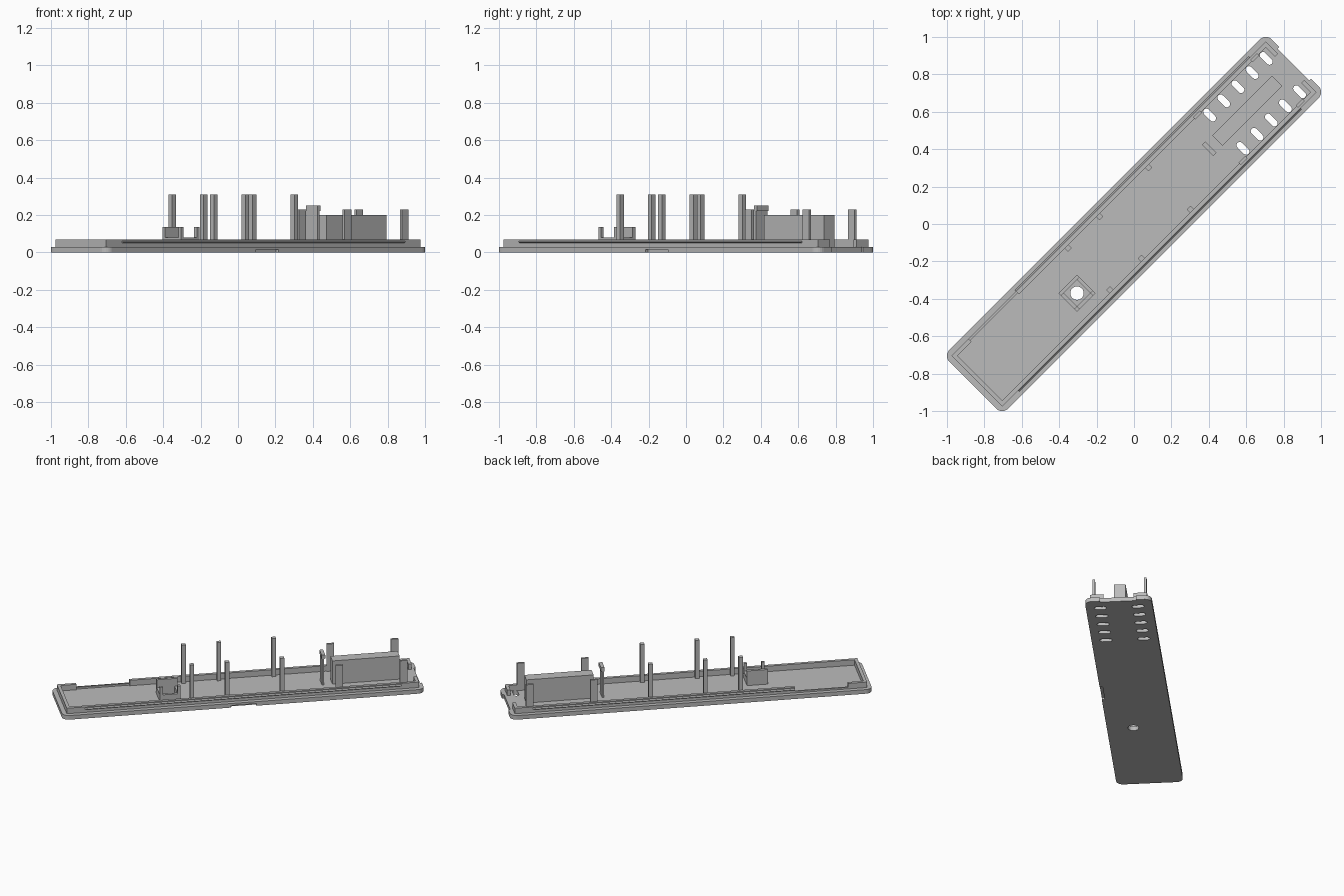
import bpy, bmesh, math
from mathutils import Matrix, Vector

if "Cube" in bpy.data.objects:
    bpy.data.objects.remove(bpy.data.objects["Cube"], do_unlink=True)

GREY = (0.5, 0.5, 0.5, 1)
mat = bpy.data.materials.new("plain grey")
mat.use_nodes = True
mat.diffuse_color = GREY
mat.node_tree.nodes["Principled BSDF"].inputs["Base Color"].default_value = GREY

# Everything is laid out along x, then turned to lie on the diagonal
DIAGONAL = math.radians(45)
HALF_L, HALF_W = 1.219, 0.222      # base plate
RIM_L, RIM_W = 1.188, 0.191        # outer face of the rim
FLOOR, RIM_TOP, WALL = 0.03, 0.07, 0.022


def finish(name, bm):
    mesh = bpy.data.meshes.new(name)
    bmesh.ops.recalc_face_normals(bm, faces=bm.faces)
    bm.to_mesh(mesh)
    bm.free()
    mesh.materials.append(mat)
    obj = bpy.data.objects.new(name, mesh)
    obj.rotation_euler.z = DIAGONAL
    bpy.context.collection.objects.link(obj)
    return obj


def add_box(bm, u0, u1, v0, v1, z0, z1):
    size = Vector((u1 - u0, v1 - v0, z1 - z0))
    mid = Vector((u0 + u1, v0 + v1, z0 + z1)) / 2
    m = Matrix.Translation(mid) @ Matrix.Diagonal(size.to_4d())
    return bmesh.ops.create_cube(bm, size=1, matrix=m)["verts"]


def box(name, *bounds):
    bm = bmesh.new()
    add_box(bm, *bounds)
    return finish(name, bm)


def post(name, u, v, lu, lv, top):
    return box(name, u - lu / 2, u + lu / 2, v - lv / 2, v + lv / 2, FLOOR - 0.01, top)


def add_prism(bm, points, z0, z1):
    face = bm.faces.new([bm.verts.new((x, y, z0)) for x, y in points])
    new = bmesh.ops.extrude_face_region(bm, geom=[face])["geom"]
    verts = [g for g in new if isinstance(g, bmesh.types.BMVert)]
    bmesh.ops.translate(bm, verts=verts, vec=(0, 0, z1 - z0))


def pill(u, v, half, r, steps=8):
    pts = []
    for side, start in ((1, 0), (-1, math.pi)):
        for i in range(steps + 1):
            a = start + math.pi * i / steps
            pts.append((u + r * math.cos(a), v + side * half + r * math.sin(a)))
    return pts


def cut(target, bm):
    cutter = finish("cutter", bm)
    cutter.hide_render = True
    mod = target.modifiers.new("cut", "BOOLEAN")
    mod.operation = "DIFFERENCE"
    mod.solver = "EXACT"
    mod.object = cutter
    bpy.context.view_layer.objects.active = target
    bpy.ops.object.modifier_apply(modifier=mod.name)
    bpy.data.objects.remove(cutter, do_unlink=True)


# Base plate with rounded corners
bm = bmesh.new()
add_box(bm, -HALF_L, HALF_L, -HALF_W, HALF_W, 0, FLOOR)
upright = [e for e in bm.edges if abs(e.verts[0].co.z - e.verts[1].co.z) > 0.01]
bmesh.ops.bevel(bm, geom=upright, offset=0.045, segments=6, affect="EDGES", profile=0.5)
base = finish("base_plate", bm)

# Vent slots, lamp hole, end recess and pry notch
LAMP_U, LAMP_V = -0.477, -0.046
bm = bmesh.new()
for i in range(5):
    for side in (-1, 1):
        add_prism(bm, pill(0.698 + 0.107 * i, side * 0.126, 0.024, 0.0175), -0.1, 0.1)
add_prism(bm, [(LAMP_U + 0.036 * math.cos(a), LAMP_V + 0.036 * math.sin(a))
               for a in (math.tau * i / 24 for i in range(24))], -0.1, 0.1)
add_box(bm, HALF_L - 0.013, 1.4, -0.12, 0.12, -0.1, 0.1)
add_box(bm, -0.085, 0.085, -0.4, -HALF_W + 0.02, -0.1, 0.015)
cut(base, bm)

# Raised rim, open at the vented end and lowered along one stretch
IN_W, IN_L = RIM_W - WALL, RIM_L - WALL
Z0 = FLOOR - 0.01
box("rim_right", -RIM_L, RIM_L, -RIM_W, -IN_W, Z0, RIM_TOP)
box("rim_left", -0.70, RIM_L, IN_W, RIM_W, Z0, RIM_TOP)
box("rim_left_low", -1.06, -0.70, RIM_W - 0.012, RIM_W, Z0, 0.042)
box("rim_left_corner", -RIM_L, -1.06, IN_W, RIM_W, Z0, RIM_TOP)
box("rim_closed_end", -RIM_L, -IN_L, -IN_W, IN_W, Z0, RIM_TOP)
for side, name in ((1, "left"), (-1, "right")):
    lo, hi = sorted((side * 0.10, side * IN_W))
    box("rim_open_end_" + name, IN_L, RIM_L, lo, hi, Z0, RIM_TOP)

# Snap beads along the outside of the rim
for name, side, start in (("left", 1, -0.70), ("right", -1, -1.067)):
    bm = bmesh.new()
    section = [(RIM_W - 0.002, 0.048), (RIM_W + 0.008, 0.056), (RIM_W - 0.002, 0.064)]
    face = bm.faces.new([bm.verts.new((start, side * v, z)) for v, z in section])
    new = bmesh.ops.extrude_face_region(bm, geom=[face])["geom"]
    bmesh.ops.translate(bm, vec=(1.067 - start, 0, 0),
                        verts=[g for g in new if isinstance(g, bmesh.types.BMVert)])
    finish("snap_bead_" + name, bm)

# Thin board posts and wider end clips, in mirrored pairs
for side, name in ((1, "left"), (-1, "right")):
    for i, u in enumerate((-0.34, -0.102, 0.268)):
        post(f"board_post_{name}_{i + 1}", u, side * 0.158, 0.028, 0.028, 0.31)
    for i, u in enumerate((0.652, 1.085)):
        post(f"end_clip_{name}_{i + 1}", u, side * 0.172, 0.05, 0.016, 0.23)

# Tall block between the vents
box("centre_block", 0.63, 1.083, -0.039, 0.039, Z0, 0.2)

# Retaining fin with a beaded top
post("retaining_fin", 0.566, 0, 0.014, 0.085, 0.245)
box("fin_bead", 0.557, 0.581, -0.0425, 0.0425, 0.222, 0.25)

# Square lamp holder: low ring, one tall wall, two corner posts
R, T = 0.07, 0.02
U0, U1, V0, V1 = LAMP_U - R, LAMP_U + R, LAMP_V - R, LAMP_V + R
LOW, TALL = 0.08, 0.137
box("lamp_wall_tall", U0, U1, V1 - T, V1, Z0, TALL)
box("lamp_wall_front", U0, U1, V0, V0 + T, Z0, LOW)
box("lamp_wall_a", U0, U0 + T, V0 + T, V1 - T, Z0, LOW)
box("lamp_wall_b", U1 - T, U1, V0 + T, V1 - T, Z0, LOW)
box("lamp_post_a", U0, U0 + T, V0, V0 + T, LOW, TALL)
box("lamp_post_b", U1 - T, U1, V0, V0 + T, LOW, TALL)
